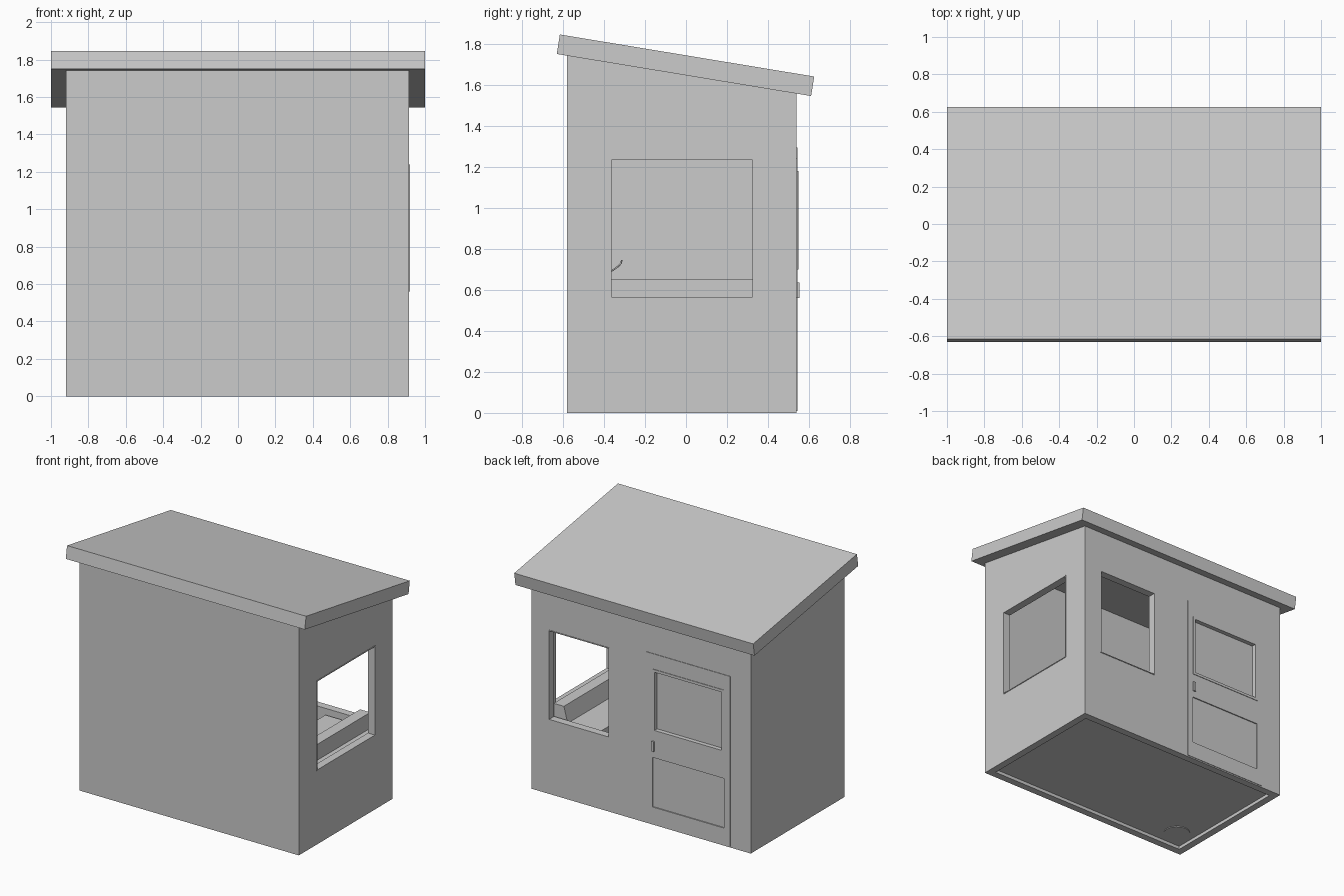
import bpy, bmesh
from math import pi, cos, sin

if "Cube" in bpy.data.objects:
    bpy.data.objects.remove(bpy.data.objects["Cube"])


def prism(name, profile, x0, x1):
    """Extrude a (y, z) profile along x."""
    bm = bmesh.new()
    face = bm.faces.new([bm.verts.new((x0, y, z)) for y, z in profile])
    ext = bmesh.ops.extrude_face_region(bm, geom=[face])
    verts = [g for g in ext["geom"] if isinstance(g, bmesh.types.BMVert)]
    bmesh.ops.translate(bm, verts=verts, vec=(x1 - x0, 0, 0))
    bmesh.ops.recalc_face_normals(bm, faces=bm.faces)
    me = bpy.data.meshes.new(name)
    bm.to_mesh(me)
    bm.free()
    ob = bpy.data.objects.new(name, me)
    bpy.context.collection.objects.link(ob)
    return ob


def box(name, x, y, z):
    return prism(name, [(y[0], z[0]), (y[1], z[0]), (y[1], z[1]), (y[0], z[1])], *x)


def cut(ob, x, y, z):
    """Subtract a box from an object."""
    cutter = box("cutter", x, y, z)
    cutter.hide_render = True
    mod = ob.modifiers.new("cut", 'BOOLEAN')
    mod.operation, mod.solver, mod.object = 'DIFFERENCE', 'EXACT', cutter
    bpy.context.view_layer.objects.active = ob
    bpy.ops.object.modifier_apply(modifier=mod.name)
    bpy.data.objects.remove(cutter)


def cylinder(name, r, x, y, z0, z1, n=24):
    bpy.ops.mesh.primitive_cylinder_add(vertices=n, radius=r, depth=z1 - z0,
                                        location=(x, y, (z0 + z1) / 2))
    ob = bpy.context.object
    ob.name = name
    bpy.ops.object.shade_smooth_by_angle()
    return ob


XL, XR, YF, YB, T = -0.92, 0.915, -0.58, 0.54, 0.055
WZ = (0.56, 1.24)                      # window heights
SIDE_Y, BACK_X = (-0.37, 0.33), (0.26, 0.77)

# walls: shell with a sloping top, two windows and a door opening
walls = prism("walls", [(YF, 0), (YB, 0), (YB, 1.557), (YF, 1.742)], XL, XR)
cut(walls, (XL + T, XR - T), (YF + T, YB - T), (-0.2, 2.2))
cut(walls, (0.8, 1.1), SIDE_Y, WZ)
cut(walls, BACK_X, (0.4, 0.7), WZ)
cut(walls, (-0.75, -0.05), (0.4, 0.7), (0.01, 1.295))

# sloping roof slab
prism("roof", [(-0.63, 1.75), (0.61, 1.545), (0.625, 1.64), (-0.615, 1.845)], -1, 1)

# floor, recessed a little
box("floor", (XL + T, XR - T), (YF + T, YB - T), (0.025, 0.05))

# thin window liners
e = 0.006
liner = box("side_window_frame", (XR - T, XR + 0.004), SIDE_Y, WZ)
cut(liner, (0.7, 1.1), (SIDE_Y[0] + e, SIDE_Y[1] - e), (WZ[0] + e, WZ[1] - e))
liner = box("back_window_frame", BACK_X, (YB - T, YB + 0.004), WZ)
cut(liner, (BACK_X[0] + e, BACK_X[1] - e), (0.3, 0.7), (WZ[0] + e, WZ[1] - e))

# door with a raised upper frame, recessed pane and recessed lower panel
door = box("door", (-0.75, -0.05), (YB - T, YB + 0.004), (0.01, 1.295))
cut(door, (-0.70, -0.10), (YB - 0.004, 0.7), (0.135, 0.51))
cut(door, (-0.68, -0.12), (YB - 0.025, 0.7), (0.72, 1.16))
frame = box("door_pane_frame", (-0.70, -0.10), (YB - 0.02, YB + 0.008), (0.70, 1.18))
cut(frame, (-0.68, -0.12), (0.4, 0.7), (0.72, 1.16))
box("door_handle", (-0.117, -0.097), (YB, YB + 0.014), (0.56, 0.635))

# desk with a console that has a sloping front
box("desk", (0.41, XR - T), (-0.48, 0.46), (0.02, 0.53))
console = box("console", (0.668, 0.785), (-0.48, 0.46), (0.53, 0.65))
for v in console.data.vertices:
    if v.co.z > 0.6 and v.co.x < 0.7:
        v.co.x = 0.70

# coat stand in the far corner
SX, SY = -0.725, -0.385
cylinder("coat_stand_base", 0.094, SX, SY, 0.02, 0.07)
cylinder("coat_stand_pole", 0.013, SX, SY, 0.05, 0.95, 16)
hooks = bpy.data.curves.new("coat_stand_hooks", 'CURVE')
hooks.dimensions = '3D'
hooks.bevel_depth = 0.004
hooks.bevel_resolution = 2
for i in range(4):
    a = i * pi / 2
    pts = [(0, 0.68), (0.03, 0.697), (0.055, 0.715), (0.068, 0.73), (0.072, 0.745)]
    sp = hooks.splines.new('POLY')
    sp.points.add(len(pts) - 1)
    for p, (r, z) in zip(sp.points, pts):
        p.co = (SX + r * cos(a), SY + r * sin(a), z, 1)
bpy.context.collection.objects.link(bpy.data.objects.new("coat_stand_hooks", hooks))
